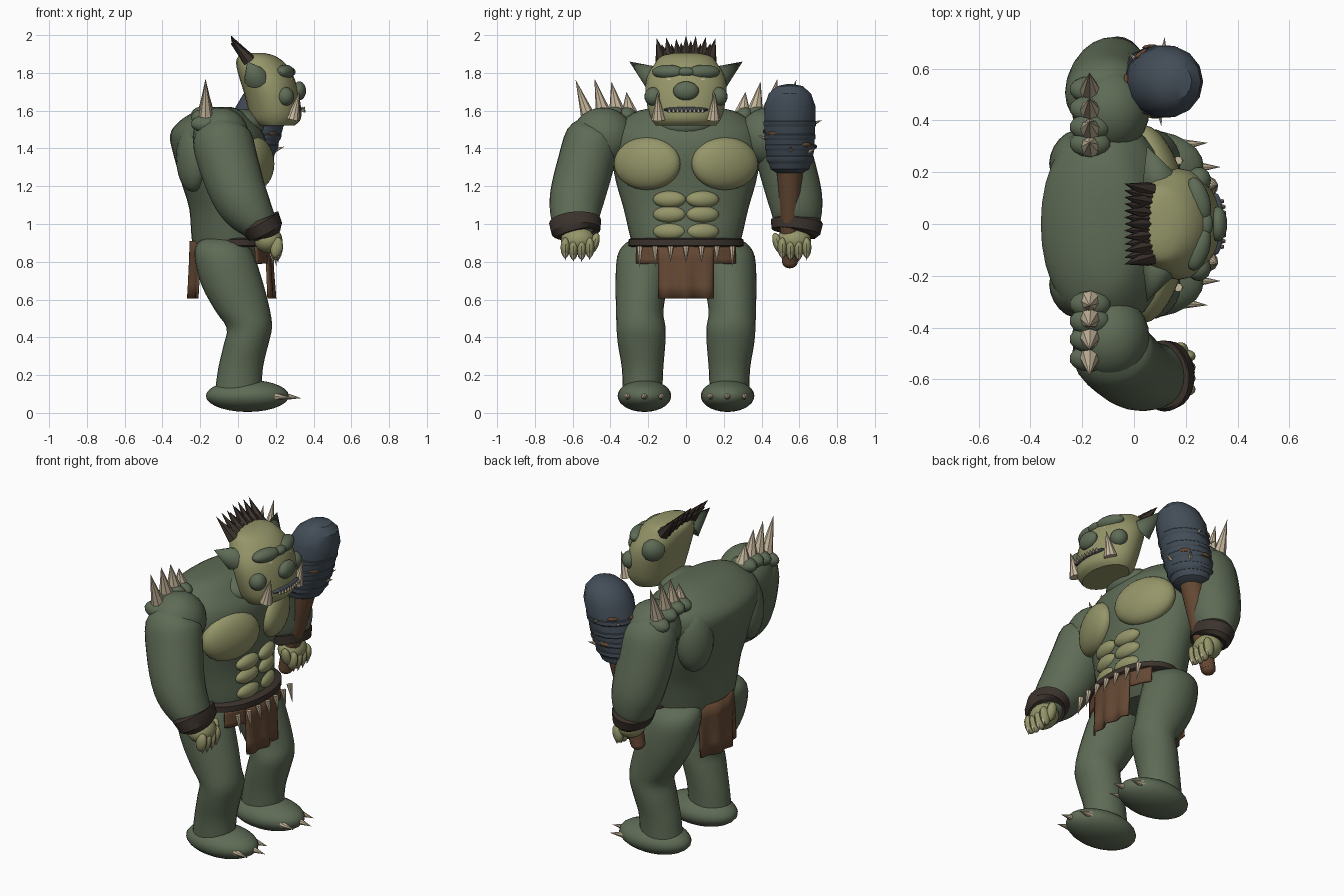
import bpy, bmesh, math, random
from mathutils import Vector, Matrix, Euler

if "Cube" in bpy.data.objects:
    bpy.data.objects.remove(bpy.data.objects["Cube"])

random.seed(4)


def material(name, rgb):
    m = bpy.data.materials.new(name)
    m.diffuse_color = (*rgb, 1)
    m.use_nodes = True
    m.node_tree.nodes["Principled BSDF"].inputs["Base Color"].default_value = m.diffuse_color
    return m


SKIN = material("dark_green_skin", (0.112, 0.147, 0.092))
PALE = material("pale_green_skin", (0.300, 0.305, 0.142))
CLOTH = material("brown_leather", (0.130, 0.066, 0.034))
DARK = material("dark_brown", (0.045, 0.033, 0.026))
STONE = material("slate_blue", (0.056, 0.075, 0.097))
BONE = material("bone", (0.56, 0.47, 0.33))


def finish(name, bm, mat):
    bmesh.ops.recalc_face_normals(bm, faces=bm.faces)
    me = bpy.data.meshes.new(name)
    bm.to_mesh(me)
    bm.free()
    me.materials.append(mat)
    ob = bpy.data.objects.new(name, me)
    bpy.context.collection.objects.link(ob)
    return ob


def ball(name, loc, r, mat, rot=(0, 0, 0), seg=20):
    bm = bmesh.new()
    mx = Matrix.Translation(loc) @ Euler(rot).to_matrix().to_4x4() @ Matrix.Diagonal((*r, 1))
    bmesh.ops.create_uvsphere(bm, u_segments=seg, v_segments=seg // 2 + 2, radius=1, matrix=mx)
    return finish(name, bm, mat)


def cone(name, base, tip, r, mat, sides=8, r2=0.0):
    base, tip = Vector(base), Vector(tip)
    d = tip - base
    bm = bmesh.new()
    mx = Matrix.Translation((base + tip) / 2) @ d.to_track_quat('Z', 'Y').to_matrix().to_4x4()
    bmesh.ops.create_cone(bm, cap_ends=True, segments=sides, radius1=r, radius2=r2,
                          depth=d.length, matrix=mx)
    return finish(name, bm, mat)


def loft(name, secs, mat, seg=24, p=2.0, steps=3, along=False):
    """Skin rings (x, y, z, rx, ry), smoothed between sections."""
    pts = []
    n = len(secs)
    for i in range(n - 1):
        a, b, c, d = (secs[max(i - 1, 0)], secs[i], secs[i + 1], secs[min(i + 2, n - 1)])
        for k in range(steps):
            t = k / steps
            pts.append([0.5 * (2 * w + (x - v) * t + (2 * v - 5 * w + 4 * x - y) * t * t
                               + (3 * w - v - 3 * x + y) * t ** 3)
                        for v, w, x, y in zip(a, b, c, d)])
    pts.append(list(secs[-1]))
    bm = bmesh.new()
    rings = []
    for i, (x, y, z, rx, ry) in enumerate(pts):
        q = Matrix.Identity(3)
        if along:
            tan = Vector(pts[min(i + 1, len(pts) - 1)][:3]) - Vector(pts[max(i - 1, 0)][:3])
            q = Vector((0, 0, -1)).rotation_difference(tan).to_matrix()
        ring = []
        for k in range(seg):
            a = math.tau * k / seg
            c, s = math.cos(a), math.sin(a)
            e = 2 / p
            v = Vector((math.copysign(abs(c) ** e, c) * rx, math.copysign(abs(s) ** e, s) * ry, 0))
            ring.append(bm.verts.new(Vector((x, y, z)) + q @ v))
        rings.append(ring)
    for r0, r1 in zip(rings, rings[1:]):
        for k in range(seg):
            j = (k + 1) % seg
            bm.faces.new((r0[k], r0[j], r1[j], r1[k]))
    bm.faces.new(rings[0])
    bm.faces.new(rings[-1])
    return finish(name, bm, mat)


def cloth(name, half, inner, xt, xb, curve, zt, zb, zflap):
    """Curved hanging sheet with folds; beyond the inner width it is cut shorter."""
    bm = bmesh.new()
    n = 32
    for i in range(n):
        ys = [half * (2 * (i + k) / n - 1) for k in (0, 1)]
        end = zb if abs(sum(ys) / 2) < inner else zflap
        grid = []
        for k in range(5):
            z = zt + (end - zt) * k / 4
            t = (zt - z) / (zt - zb)
            grid.append([bm.verts.new((xt + (xb - xt) * t + curve * y * y
                                       + .010 * t * math.cos(y * 55), y, z)) for y in ys])
        for r0, r1 in zip(grid, grid[1:]):
            bm.faces.new((r0[0], r0[1], r1[1], r1[0]))
    bmesh.ops.remove_doubles(bm, verts=bm.verts, dist=.0005)
    ob = finish(name, bm, CLOTH)
    ob.modifiers.new("thickness", 'SOLIDIFY').thickness = .01
    return ob


# Torso and neck
loft("torso", [(-.05, 0, .79, .12, .17), (-.05, 0, .86, .18, .27), (-.048, 0, .93, .198, .295),
               (-.063, 0, 1.08, .195, .33), (-.082, 0, 1.22, .218, .37), (-.093, 0, 1.36, .247, .395),
               (-.11, 0, 1.47, .25, .395), (-.115, 0, 1.54, .20, .35), (-.10, 0, 1.60, .12, .25),
               (-.09, 0, 1.62, .05, .12)], SKIN, seg=32, p=2.08)
ball("neck", (.02, 0, 1.525), (.12, .16, .085), SKIN)

# Head
loft("head", [(.20, 0, 1.522, .10, .16), (.20, 0, 1.55, .13, .18), (.195, 0, 1.60, .14, .20),
              (.175, 0, 1.70, .145, .215), (.15, 0, 1.78, .145, .205), (.12, 0, 1.85, .13, .165),
              (.10, 0, 1.89, .095, .13), (.10, 0, 1.905, .04, .06)], PALE)
ball("nose", (.325, 0, 1.705), (.035, .068, .05), SKIN)
ball("brow_middle", (.275, 0, 1.805), (.03, .05, .025), SKIN)
ball("mouth", (.315, 0, 1.605), (.032, .12, .016), STONE)
for i in range(9):
    y = -.088 + i * .022
    x = .318 + .032 * math.sqrt(1 - (y / .12) ** 2)
    cone("tooth", (x, y, 1.592), (x + .003, y, 1.622), .010, BONE, 5)

# Hair crest
for i in range(13):
    y = -.156 + i * .026
    h = random.uniform(1.95, 1.98) if i % 2 else random.uniform(1.98, 2.0)
    cone("hair_spike", (.06, y * .82, 1.865), (-.038, y, h), .036, DARK, 6)

for s in (-1, 1):
    # Face features
    ball("brow", (.25, s * .095, 1.805), (.042, .088, .038), SKIN, (0, 0, s * .3))
    ball("eye", (.276, s * .075, 1.763), (.013, .032, .011), BONE)
    ball("cheek", (.25, s * .17, 1.675), (.047, .05, .05), SKIN)
    cone("ear", (.095, s * .175, 1.775), (.05, s * .30, 1.86), .066, SKIN, 12)
    cone("tusk", (.288, s * .145, 1.553), (.325, s * .152, 1.70), .038, BONE, 10)

    # Chest, belly and back muscles
    ball("pectoral", (.093, s * .205, 1.32), (.08, .186, .14), PALE, (0, 0, s * .36), 28)
    for z, x in ((1.13, .122), (1.05, .118), (.96, .122)):
        ball("abdominal", (x, s * .088, z), (.04, .088, .045), PALE, (0, 0, s * .15))
    ball("shoulder_blade", (-.24, s * .26, 1.35), (.08, .11, .18), SKIN, (0, 0, -s * .5))

    # Legs and feet
    loft("leg", [(-.09, s * .18, .93, .07, .07), (-.088, s * .20, .90, .125, .118),
                 (-.072, s * .222, .83, .158, .142), (-.03, s * .235, .68, .165, .138),
                 (.025, s * .245, .54, .145, .125), (.06, s * .238, .45, .12, .13),
                 (.042, s * .235, .36, .118, .125), (.014, s * .23, .24, .118, .11),
                 (.002, s * .23, .12, .123, .105)], SKIN)
    ball("foot", (.05, s * .22, .09), (.22, .142, .085), SKIN, seg=24)
    for dy in (-.085, 0, .085):
        x = .20 if dy else .25
        cone("toe_claw", (x - .02, s * .22 + dy, .09), (x + .085, s * .22 + dy * 1.1, .078), .024, BONE)

    # Arms, the club arm is held further back
    e, w = (-.09, -.20) if s > 0 else (0, 0)
    ball("shoulder", (-.09, s * .44, 1.46), (.15, .165, .157), SKIN, seg=24)
    loft("arm", [(-.09, s * .465, 1.53, .09, .09), (-.085 + e * .2, s * .49, 1.46, .155, .145),
                 (-.05 + e * .6, s * .53, 1.32, .158, .15), (e, s * .57, 1.17, .148, .147),
                 (.05 + e * 1.4, s * .585, 1.08, .133, .137), (.11 + w * .9, s * .585, 1.00, .10, .118),
                 (.15 + w, s * .575, .94, .065, .075)], SKIN, along=True)
    loft("wristband", [(.112 + w * .9, s * .587, 1.02, .10, .125), (.115 + w * .9, s * .587, 1.012, .112, .138),
                       (.145 + w, s * .582, .96, .10, .13), (.147 + w, s * .58, .952, .08, .11)],
         DARK, along=True, steps=1)

    # Hands
    hx = .16 + w
    ball("palm", (hx, s * .572, .915), (.075, .09, .07), PALE)
    for i in range(4):
        y = s * (.51 + i * .043)
        z = .865 if i in (1, 2) else .875
        ball("finger", (hx + .045, y, z), (.032, .025, .055), PALE, (0, .2, 0), 12)
        cone("finger_claw", (hx + .057, y, z - .025), (hx + .05, y, z - .068), .014, BONE, 6)
    ball("thumb", (hx + .02, s * .485, .90), (.03, .025, .055), PALE, (s * .3, 0, 0), 12)

    # Shoulder pads with spikes leaning outwards
    for y, z, ty, tz in ((.30, 1.60, .315, 1.70), (.365, 1.605, .395, 1.755),
                         (.435, 1.59, .485, 1.77), (.51, 1.555, .585, 1.765)):
        ball("shoulder_pad", (-.17, s * (y + .01), z - .025), (.08, .052, .045), SKIN,
             (-s * (y - .3) * 2, 0, 0), 14)
        cone("shoulder_spike", (-.17, s * y, z - .01), (-.172, s * ty, tz), .043, BONE, 8)

# Belt, loincloth and hanging fangs
loft("belt", [(0, 0, .877, .175, .29), (0, 0, .885, .19, .305), (0, 0, .917, .19, .305),
              (0, 0, .925, .175, .29)], DARK, seg=36, steps=1, p=2.1)
cloth("front_loincloth", .265, .15, .180, .193, -1.2, .89, .605, .79)
cloth("back_loincloth", .17, .2, -.258, -.266, 2.0, .91, .605, .605)
for i in range(7):
    y = -.245 + i * .0817
    x = .195 - .4 * y * y
    cone("belt_fang", (x, y, .88), (x + .02, y, random.uniform(.765, .80)), .017, BONE, 7)


# Club, leaning forwards
def cx(z):
    return -.07 + .235 * (z - .78)


CY = .55
cone("club_handle", (cx(.80), CY, .80), (cx(1.31), CY, 1.31), .042, CLOTH, 12, .070)
ball("club_knob", (cx(.80), CY, .80), (.042, .042, .035), CLOTH, seg=12)
loft("club_head", [(cx(z), CY, z, r, r) for z, r in
                   ((1.265, .06), (1.29, .105), (1.38, .13), (1.50, .137), (1.62, .14),
                    (1.69, .115), (1.73, .07), (1.74, .02))], STONE, seg=14, steps=1)
for z, r in ((1.345, .127), (1.405, .136), (1.46, .139), (1.53, .142)):
    loft("club_band", [(cx(z + d), CY, z + d, r + o, r + o) for d, o in
                       ((-.025, -.012), (-.008, 0), (.012, 0), (.025, -.012))],
         STONE, seg=14, steps=1)
for i in range(7):
    a = i * 2.4 + 1.5
    z = 1.53 - (i * .07) % .2
    c, s = math.cos(a), math.sin(a)
    cone("club_spike", (cx(z) + .12 * c, CY + .12 * s, z), (cx(z) + .172 * c, CY + .172 * s, z + .02),
         .013, BONE, 6)
    b = a + .7
    ball("rust_patch", (cx(z) + .134 * math.cos(b), CY + .134 * math.sin(b), z + .03),
         (.01, .032, .012), CLOTH, (0, 0, b), 8)

# Smooth shading with sharp edges kept
for ob in bpy.data.objects:
    ob.select_set(True)
bpy.context.view_layer.objects.active = bpy.data.objects["torso"]
bpy.ops.object.shade_smooth_by_angle(angle=math.radians(32))
